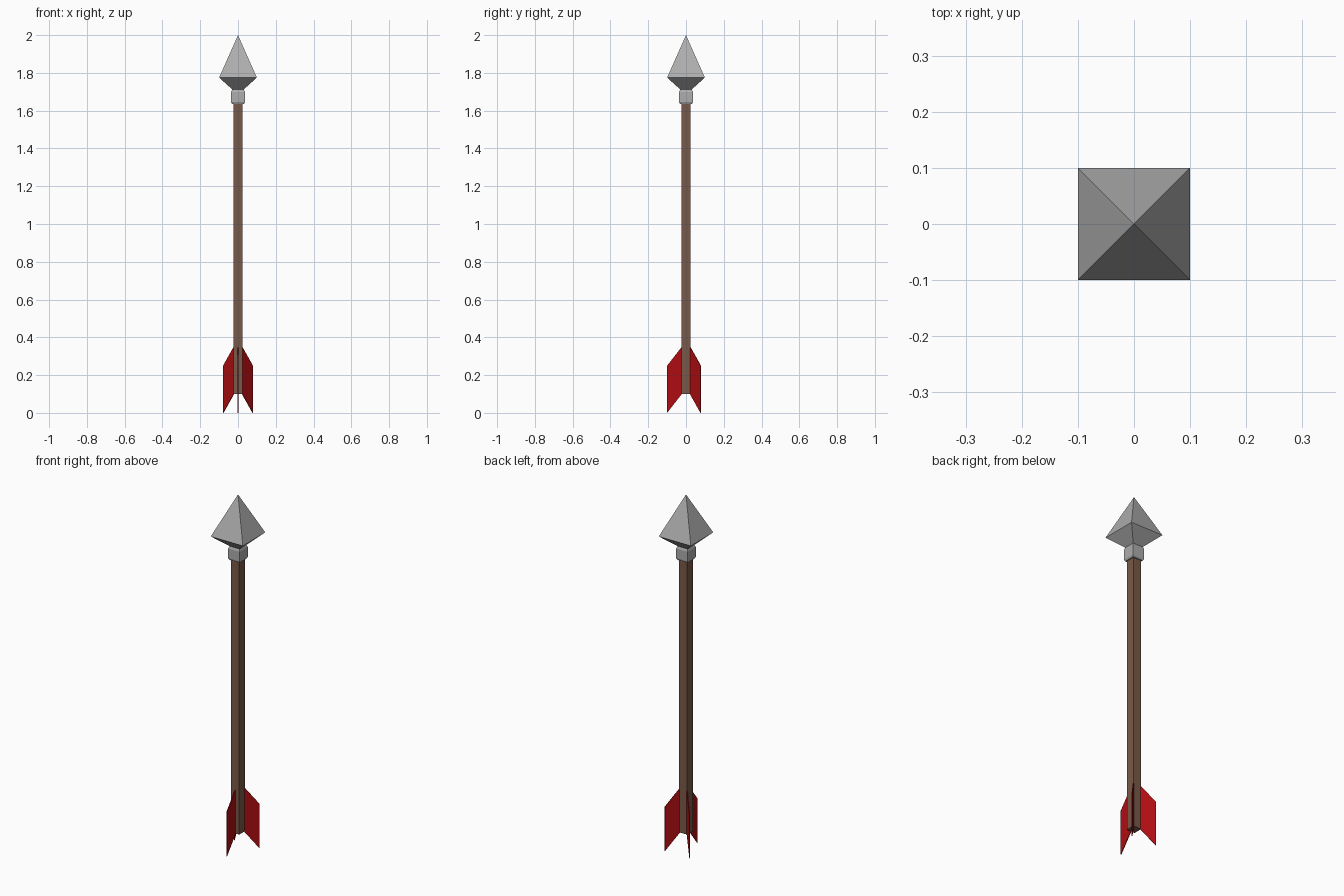
import bpy, bmesh, math
from mathutils import Matrix

if "Cube" in bpy.data.objects:
    bpy.data.objects.remove(bpy.data.objects["Cube"])


def material(name, rgb):
    m = bpy.data.materials.new(name)
    m.diffuse_color = (*rgb, 1)
    m.use_nodes = True
    m.node_tree.nodes["Principled BSDF"].inputs["Base Color"].default_value = m.diffuse_color
    return m


STEEL = material("steel grey", (0.42, 0.42, 0.42))
WOOD = material("brown wood", (0.19, 0.10, 0.065))
RED = material("red feather", (0.42, 0.004, 0.006))


def finish(name, bm, mat):
    bmesh.ops.recalc_face_normals(bm, faces=bm.faces)
    me = bpy.data.meshes.new(name)
    bm.to_mesh(me)
    bm.free()
    me.materials.append(mat)
    ob = bpy.data.objects.new(name, me)
    bpy.context.collection.objects.link(ob)
    return ob


def square_loft(name, profile, mat):
    """Stack of square rings (half width, z); half width 0 makes a point."""
    bm = bmesh.new()
    rings = []
    for h, z in profile:
        corners = [(0, 0)] if h == 0 else [(-h, -h), (h, -h), (h, h), (-h, h)]
        rings.append([bm.verts.new((x, y, z)) for x, y in corners])
    for a, b in zip(rings, rings[1:]):
        for i in range(4):
            j = (i + 1) % 4
            top = [b[0]] if len(b) == 1 else [b[j], b[i]]
            bm.faces.new([a[i], a[j]] + top)
    for r in (rings[0], rings[-1]):
        if len(r) == 4:
            bm.faces.new(r)
    return finish(name, bm, mat)


# Shaft, collar and pyramid point
square_loft("shaft", [(0.025, 0.10), (0.025, 1.66)], WOOD)
square_loft("collar", [(0.031, 1.635), (0.036, 1.645), (0.036, 1.70),
                       (0.030, 1.715)], STEEL)
square_loft("arrow_head", [(0.030, 1.712), (0.10, 1.775), (0, 2.0)], STEEL)


# Three swept feathers: one at the front, two at the back corners
def feather(name, angle, inner, outer, t=0.002):
    bm = bmesh.new()
    pts = [(inner, 0.10), (outer, 0.0), (outer, 0.25), (inner, 0.35)]
    f = bm.faces.new([bm.verts.new((r, -t, z)) for r, z in pts])
    ext = bmesh.ops.extrude_face_region(bm, geom=[f])["geom"]
    bmesh.ops.translate(bm, vec=(0, 2 * t, 0),
                        verts=[v for v in ext if isinstance(v, bmesh.types.BMVert)])
    bm.transform(Matrix.Rotation(math.radians(angle), 4, 'Z'))
    finish(name, bm, RED)


feather("feather_front", -90, 0.022, 0.10)
feather("feather_back_right", 45, 0.031, 0.11)
feather("feather_back_left", 135, 0.031, 0.11)
